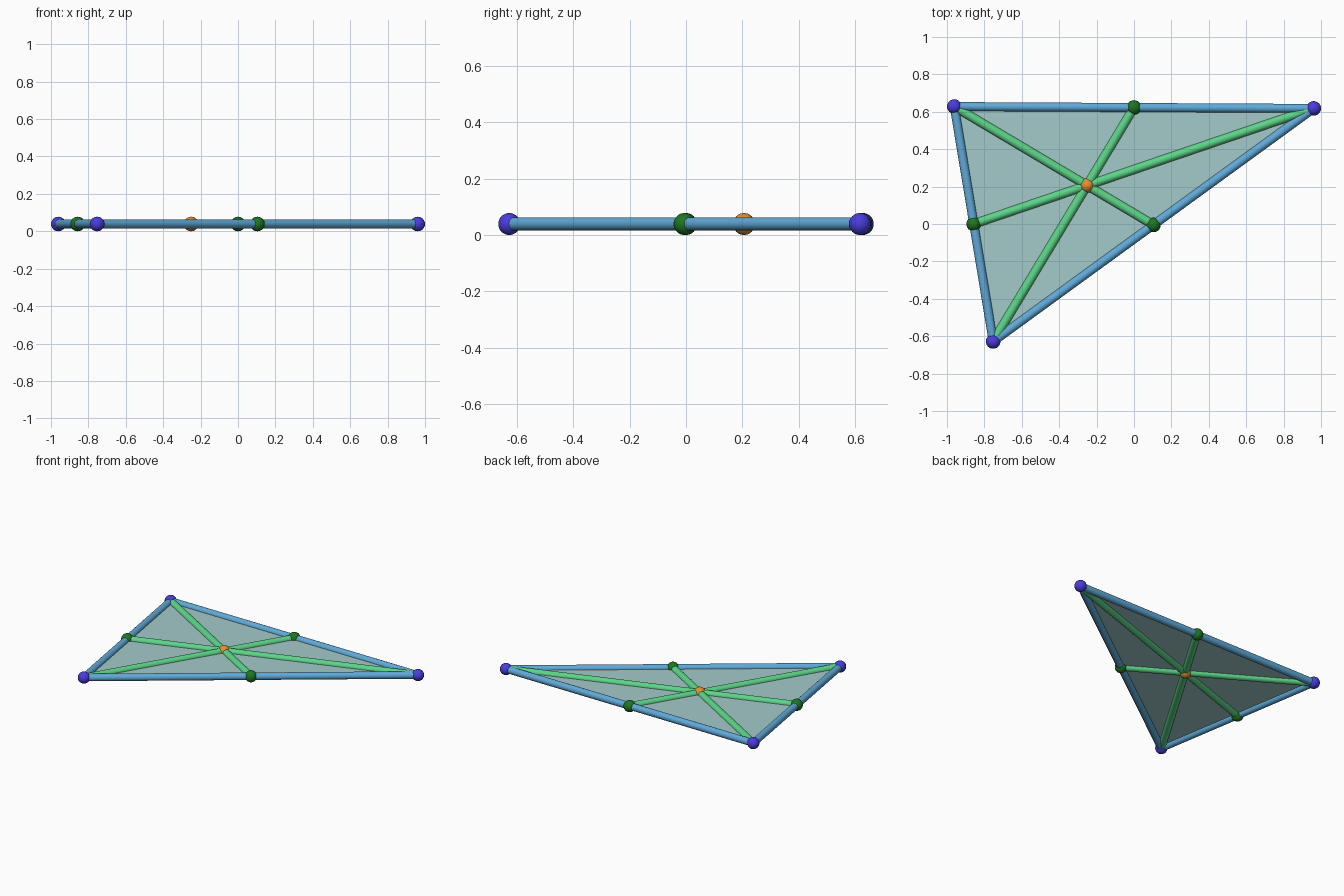
import bpy, math
from mathutils import Vector

if "Cube" in bpy.data.objects:
    bpy.data.objects.remove(bpy.data.objects["Cube"])

R_BALL, R_ROD = 0.039, 0.0238
Z = R_BALL


def material(name, rgb):
    lin = [(c / 255 / 12.92 if c < 11 else ((c / 255 + 0.055) / 1.055) ** 2.4) for c in rgb]
    m = bpy.data.materials.new(name)
    m.diffuse_color = (*lin, 1)
    m.use_nodes = True
    m.node_tree.nodes["Principled BSDF"].inputs["Base Color"].default_value = m.diffuse_color
    return m


violet = material("violet blue", (74, 60, 222))
blue = material("sky blue", (96, 170, 216))
mint = material("mint green", (92, 212, 136))
dark_green = material("dark green", (30, 118, 34))
orange = material("orange", (226, 144, 52))
teal = material("pale teal", (164, 203, 202))


def ball(name, p, mat):
    bpy.ops.mesh.primitive_uv_sphere_add(segments=24, ring_count=16, radius=R_BALL, location=p)
    o = bpy.context.object
    o.name = name
    o.data.materials.append(mat)
    bpy.ops.object.shade_smooth()


def rod(name, a, b, mat):
    d = b - a
    bpy.ops.mesh.primitive_cylinder_add(vertices=20, radius=R_ROD, depth=d.length,
                                        location=(a + b) / 2,
                                        rotation=d.to_track_quat('Z', 'Y').to_euler())
    o = bpy.context.object
    o.name = name
    o.data.materials.append(mat)
    bpy.ops.object.shade_smooth_by_angle(angle=math.radians(40))


corners = [Vector((-0.961, 0.628, Z)), Vector((-0.753, -0.628, Z)), Vector((0.961, 0.618, Z))]
centroid = sum(corners, Vector()) / 3

# Corners, sides, side midpoints and medians
for i, c in enumerate(corners):
    a, b = corners[(i + 1) % 3], corners[(i + 2) % 3]
    mid = (a + b) / 2
    ball(f"corner_ball_{i + 1}", c, violet)
    rod(f"side_rod_{i + 1}", a, b, blue)
    ball(f"midpoint_ball_{i + 1}", mid, dark_green)
    rod(f"median_rod_{i + 1}", c, mid, mint)

# Ball where the medians cross
ball("centre_ball", centroid, orange)

# Flat sheet filling the triangle
mesh = bpy.data.meshes.new("triangle_sheet")
mesh.from_pydata(corners, [], [(0, 1, 2)])
mesh.materials.append(teal)
sheet = bpy.data.objects.new("triangle_sheet", mesh)
bpy.context.collection.objects.link(sheet)
